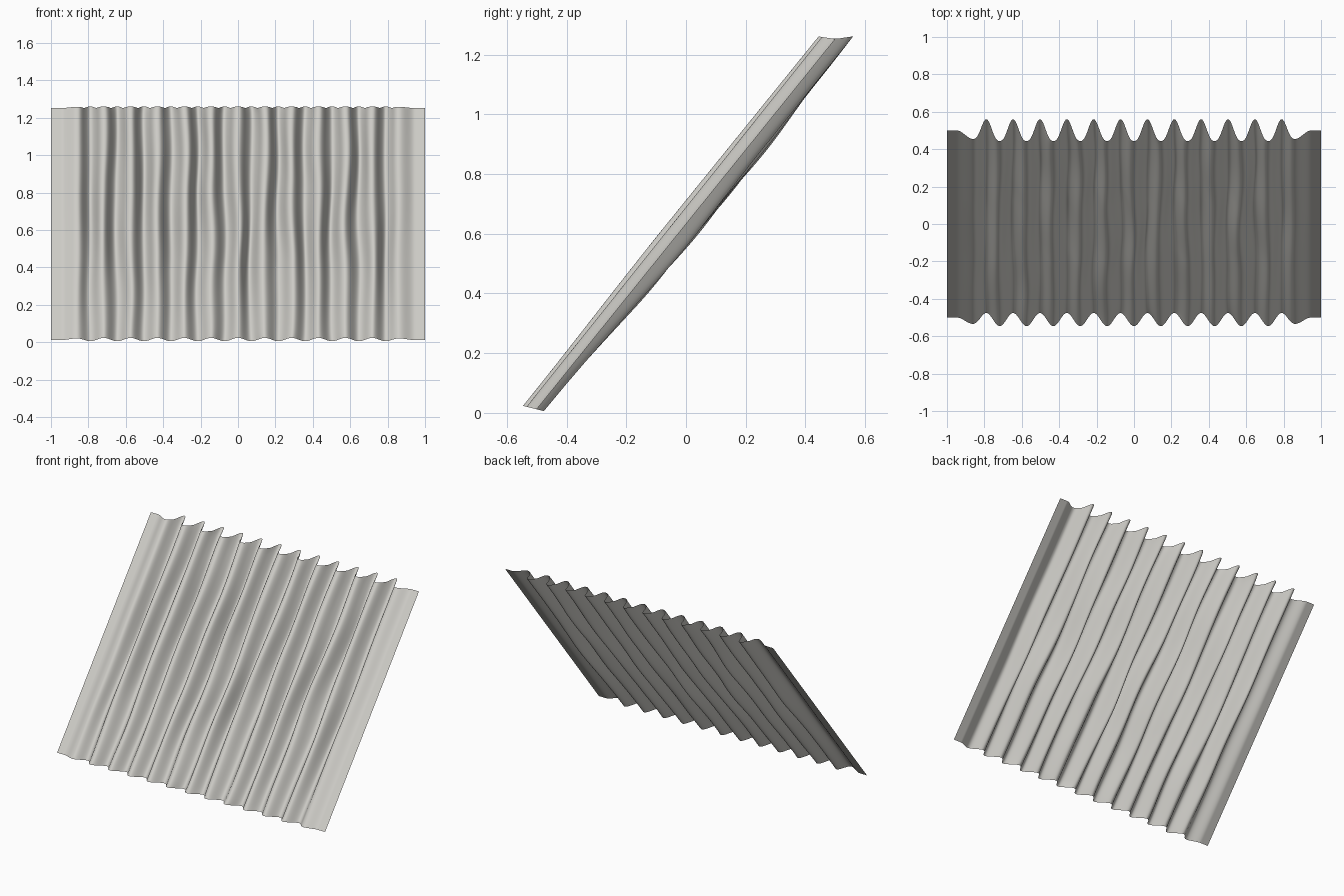
import bpy, bmesh, math
from mathutils import Vector, noise

if "Cube" in bpy.data.objects:
    bpy.data.objects.remove(bpy.data.objects["Cube"])

PERIOD = 0.1436      # spacing of the folds
EDGE = 6 * PERIOD    # folds end here, plain hems lie outside


def lerp(a, b, t):
    return a + (b - a) * t


def smooth(t):
    t = max(0.0, min(1.0, t))
    return t * t * (3 - 2 * t)


def fold_depth(x, t):
    """Offset along y of the cloth at width x and height fraction t."""
    low = lerp(-0.046, -0.056, smooth(t * 2))
    high = lerp(0.024, 0.06, smooth(t * 1.6))
    if abs(x) > EDGE:                      # flat hem easing into the last valley
        return lerp(lerp(-0.034, -0.045, t), 0.0, smooth((abs(x) - EDGE) / 0.085))
    s = (1 - math.cos(2 * math.pi * x / PERIOD)) / 2
    s = s ** lerp(1.0, 1.35, t)            # ridges get narrower towards the top
    first = smooth((EDGE - abs(x)) / (PERIOD / 2))
    low = lerp(lerp(-0.034, -0.045, t), low, first)
    # slight uneven depth away from the two ends
    inner = math.sin(math.pi * t)
    s *= 1 + 0.22 * inner * noise.noise(Vector((x * 6, t * 3.5, 4.0)))
    return lerp(low, high, s)


# Pleated sheet, leaning back from the bottom front to the top rear
bm = bmesh.new()
bmesh.ops.create_grid(bm, x_segments=400, y_segments=70, size=1.0)
for v in bm.verts:
    x, t = v.co.x, (v.co.y + 1) / 2
    dy = fold_depth(x, t)
    # folds wander sideways a little between the two ends
    free = max(0.0, 1 - (x / 0.95) ** 4) * math.sin(math.pi * t) ** 0.5
    dx = 0.022 * free * noise.noise(Vector((x * 5, t * 3.0, 9.0)))
    dz = lerp(-0.25 * dy, 0.15 * abs(dy), t)
    z = lerp(0.012, 1.252, t) + dz
    v.co = (x + dx, lerp(-0.5, 0.5, t) + dy, max(0.0, z))

mesh = bpy.data.meshes.new("pleated_sheet")
bm.to_mesh(mesh)
bm.free()
for p in mesh.polygons:
    p.use_smooth = True

cloth = bpy.data.materials.new("warm light grey")
cloth.diffuse_color = (0.62, 0.61, 0.575, 1)
cloth.use_nodes = True
cloth.node_tree.nodes["Principled BSDF"].inputs["Base Color"].default_value = cloth.diffuse_color
mesh.materials.append(cloth)

sheet = bpy.data.objects.new("pleated_sheet", mesh)
bpy.context.collection.objects.link(sheet)
